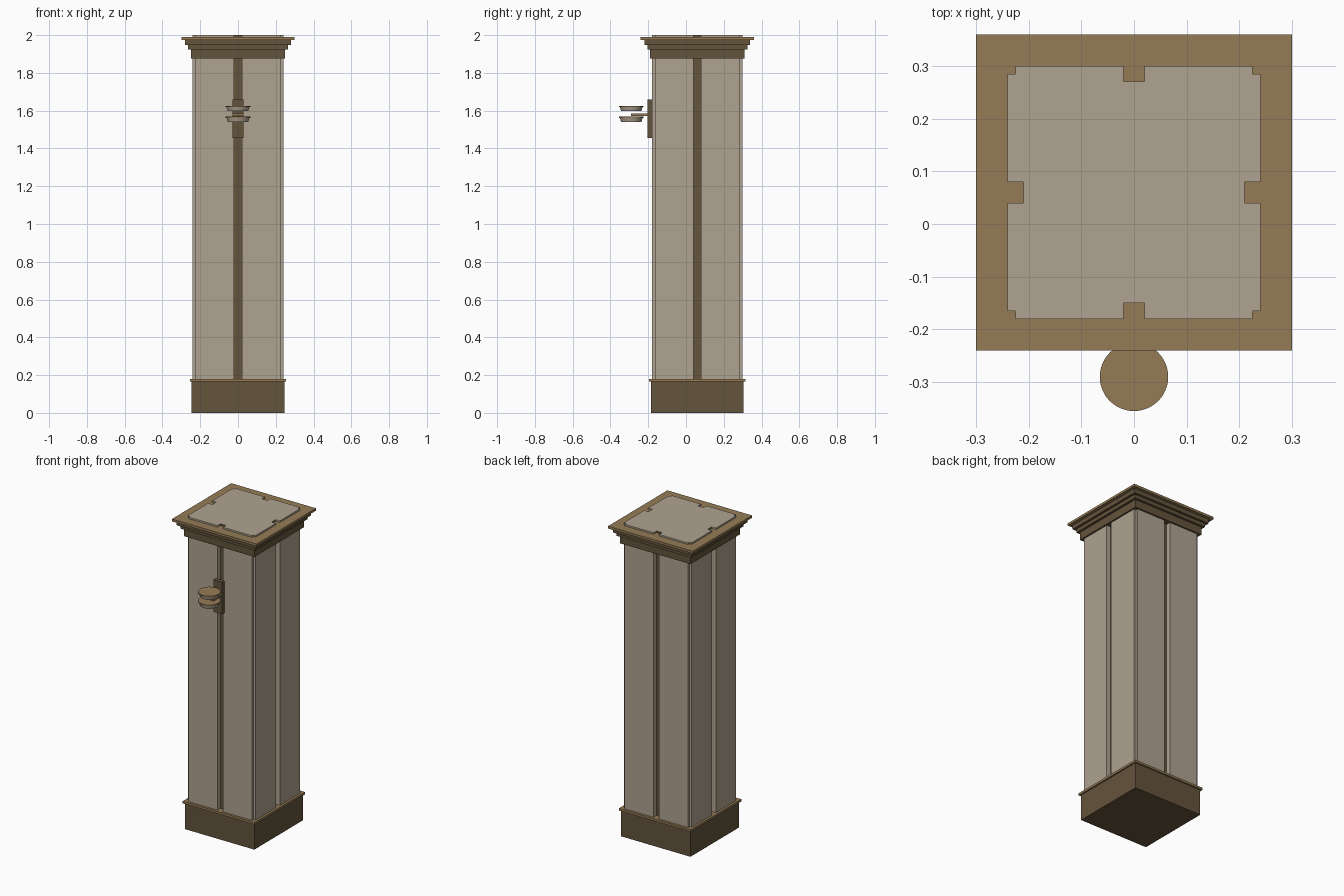
import bpy, bmesh
from math import pi
from mathutils import Matrix, Vector

if "Cube" in bpy.data.objects:
    bpy.data.objects.remove(bpy.data.objects["Cube"], do_unlink=True)

CY = 0.06  # depth of the pillar axis


def material(name, rgb):
    m = bpy.data.materials.new(name)
    m.use_nodes = True
    m.diffuse_color = (*rgb, 1)
    m.node_tree.nodes["Principled BSDF"].inputs["Base Color"].default_value = (*rgb, 1)
    return m


stone = material("pale stone", (0.43, 0.366, 0.283))
tan = material("light brown", (0.30, 0.198, 0.093))
dark = material("dark brown", (0.127, 0.087, 0.045))


def finish(name, bm, *mats):
    bmesh.ops.recalc_face_normals(bm, faces=bm.faces)
    mesh = bpy.data.meshes.new(name)
    bm.to_mesh(mesh)
    bm.free()
    for m in mats:
        mesh.materials.append(m)
    obj = bpy.data.objects.new(name, mesh)
    bpy.context.collection.objects.link(obj)
    return obj


def box(name, x, y, z, mat):
    """Box from (min, max) ranges on each axis."""
    bm = bmesh.new()
    size = [r[1] - r[0] for r in (x, y, z)]
    mid = [(r[0] + r[1]) / 2 for r in (x, y, z)]
    bmesh.ops.create_cube(bm, size=1, matrix=Matrix.Translation(mid) @ Matrix.Diagonal((*size, 1)))
    return finish(name, bm, mat)


def slab(name, half, z0, z1, mat):
    return box(name, (-half, half), (CY - half, CY + half), (z0, z1), mat)


def disc(name, r_low, r_top, z0, z1, mat):
    bm = bmesh.new()
    bmesh.ops.create_cone(bm, cap_ends=True, segments=48, radius1=r_low, radius2=r_top,
                          depth=z1 - z0, matrix=Matrix.Translation((0, -0.29, (z0 + z1) / 2)))
    obj = finish(name, bm, mat)
    bpy.ops.object.select_all(action='DESELECT')
    obj.select_set(True)
    bpy.context.view_layer.objects.active = obj
    bpy.ops.object.shade_smooth_by_angle()


# Shaft: one side's outline turned four times, with notched corners and centre grooves
side = [(.24, -.225), (.24, -.02), (.21, -.02), (.21, .02), (.24, .02), (.24, .225), (.225, .225)]
bm = bmesh.new()
ring = []
for k in range(4):
    turn = Matrix.Rotation(k * pi / 2, 3, 'Z')
    ring += [bm.verts.new(turn @ Vector((x, y, 0.17)) + Vector((0, CY, 0))) for x, y in side]
bottom = bm.faces.new(ring)
top = bmesh.ops.extrude_face_region(bm, geom=[bottom])["geom"]
bmesh.ops.translate(bm, vec=(0, 0, 1.83), verts=[v for v in top if isinstance(v, bmesh.types.BMVert)])
# Dark floors of the four grooves
for f in bm.faces:
    c = f.calc_center_median() - Vector((0, CY, 0))
    on_axis = min(abs(c.x), abs(c.y)) < 0.001
    if on_axis and abs(max(abs(c.x), abs(c.y)) - 0.21) < 0.001:
        f.material_index = 1
finish("shaft", bm, stone, dark)

# Plinth and its trim
slab("plinth", 0.245, 0, 0.166, dark)
slab("plinth_trim", 0.255, 0.166, 0.18, tan)

# Stepped capital
slab("capital_lower", 0.25, 1.875, 1.925, dark)
slab("capital_middle", 0.265, 1.925, 1.948, dark)
slab("capital_upper", 0.28, 1.948, 1.975, dark)
slab("capital_top", 0.30, 1.975, 1.99, tan)

# Wall lantern
box("lantern_plate", (-.03, .03), (-.204, -.178), (1.455, 1.66), dark)
box("lantern_arm", (-.03, .03), (-.29, -.2), (1.572, 1.585), tan)
for label, z in (("lower", 1.54), ("upper", 1.597)):
    disc("lantern_%s_cup" % label, 0.054, 0.06, z, z + 0.022, stone)
    disc("lantern_%s_rim" % label, 0.065, 0.065, z + 0.022, z + 0.029, tan)
